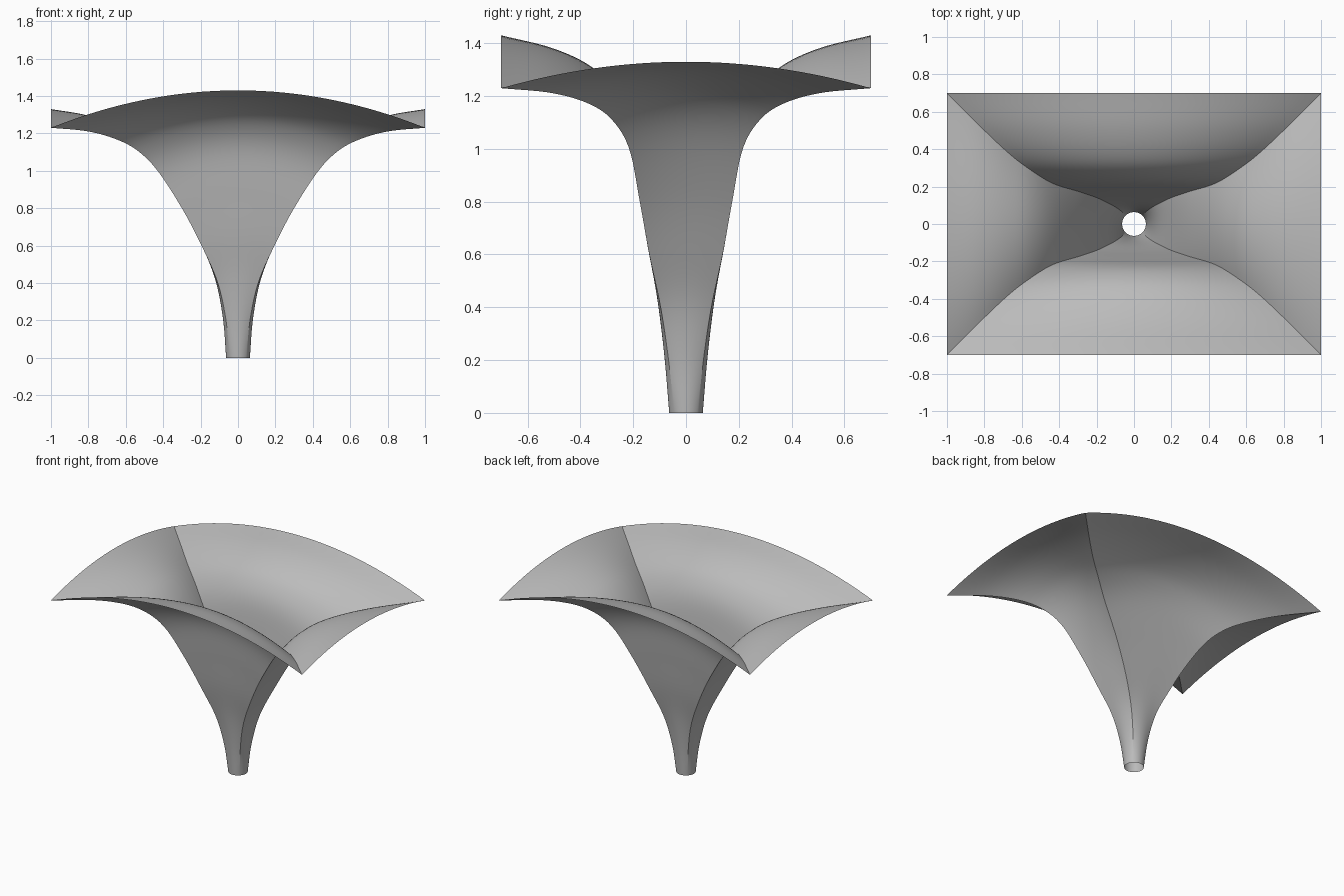
import bpy
import bmesh
from math import pi, sin, cos
from mathutils import Vector

cube = bpy.data.objects.get("Cube")
if cube:
    bpy.data.objects.remove(cube, do_unlink=True)

RADIUS = 0.063
SPAN, ROWS = 32, 48

grey = bpy.data.materials.new("plain grey")
grey.use_nodes = True
colour = (0.5, 0.5, 0.5, 1)
grey.diffuse_color = colour
grey.node_tree.nodes["Principled BSDF"].inputs["Base Color"].default_value = colour

# Seam running from the foot ring up to one canopy corner
SEAM = [Vector(p) for p in (
    (0.045, 0.045, 0), (0.064, 0.066, 0.2), (0.108, 0.096, 0.4),
    (0.195, 0.139, 0.6), (0.30, 0.175, 0.8), (0.43, 0.215, 1.0),
    (0.54, 0.28, 1.11), (0.66, 0.37, 1.172), (0.81, 0.51, 1.212),
    (1, 0.7, 1.23))]


def smooth_path(points, steps=20):
    """Catmull-Rom curve through the points."""
    ends = [2 * points[0] - points[1]] + points + [2 * points[-1] - points[-2]]
    path = []
    for a, b, c, d in zip(ends, ends[1:], ends[2:], ends[3:]):
        for i in range(steps):
            t = i / steps
            path.append(b + (c - a) * t / 2 + (2 * a - 5 * b + 4 * c - d) * t * t / 2
                        + (3 * b - a - 3 * c + d) * t ** 3 / 2)
    return path + [points[-1]]


def even_path(path, count):
    """Resample a path at equal lengths."""
    lengths = [0]
    for a, b in zip(path, path[1:]):
        lengths.append(lengths[-1] + (b - a).length)
    result, k = [], 0
    for i in range(count + 1):
        goal = lengths[-1] * i / count
        while k < len(path) - 2 and lengths[k + 1] < goal:
            k += 1
        t = (goal - lengths[k]) / (lengths[k + 1] - lengths[k])
        result.append(path[k].lerp(path[k + 1], t))
    return result


seam = even_path(smooth_path(SEAM), ROWS)


def panel(bm, along_x, side, rise):
    """One panel between two seams: round at the foot, arched at the rim."""
    rows = []
    for j, p in enumerate(seam):
        v = j / ROWS
        across, out = (p.x, p.y) if along_x else (p.y, p.x)
        row = []
        for i in range(SPAN + 1):
            s = 2 * i / SPAN - 1
            corner = RADIUS * cos(pi / 4)
            a = s * across + (1 - v) * (RADIUS * sin(s * pi / 4) - s * corner)
            o = out + (1 - v) * (RADIUS * cos(s * pi / 4) - corner)
            z = p.z + v * rise * (1 - s * s)
            row.append(bm.verts.new((a, side * o, z) if along_x else (side * o, a, z)))
        rows.append(row)
    for low, high in zip(rows, rows[1:]):
        for i in range(SPAN):
            bm.faces.new((low[i], low[i + 1], high[i + 1], high[i]))


# Four-panel funnel canopy
bm = bmesh.new()
for side in (-1, 1):
    panel(bm, True, side, 0.2)
    panel(bm, False, side, 0.1)
bmesh.ops.remove_doubles(bm, verts=bm.verts, dist=0.0005)
bmesh.ops.recalc_face_normals(bm, faces=bm.faces)
mesh = bpy.data.meshes.new("funnel_canopy")
bm.to_mesh(mesh)
bm.free()
mesh.materials.append(grey)
canopy = bpy.data.objects.new("funnel_canopy", mesh)
bpy.context.collection.objects.link(canopy)
bpy.context.view_layer.objects.active = canopy
canopy.select_set(True)
bpy.ops.object.shade_smooth_by_angle(angle=pi / 9)
